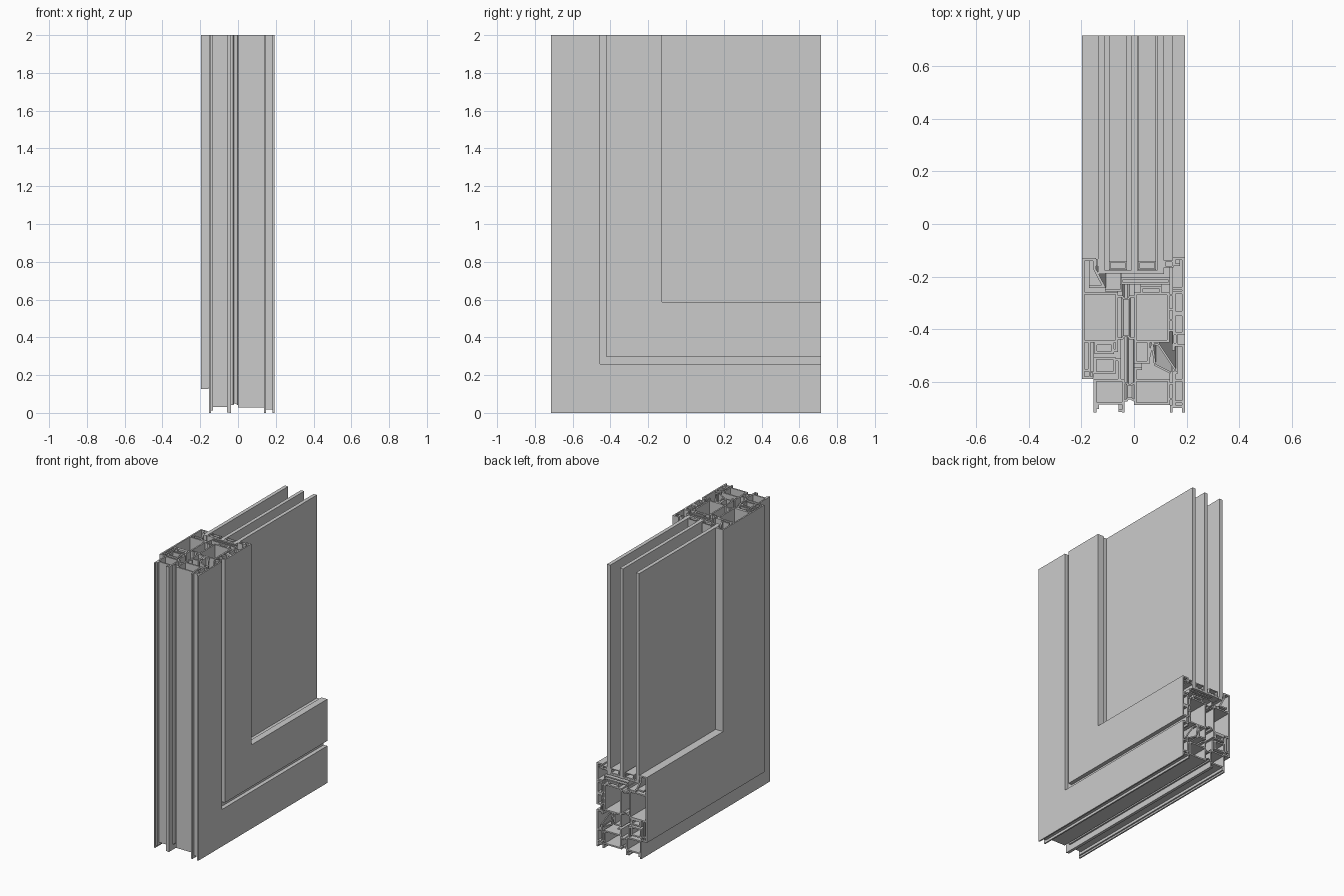
import bpy, bmesh
from mathutils import Vector

if "Cube" in bpy.data.objects:
    bpy.data.objects.remove(bpy.data.objects["Cube"])

END, TOP, OUT = 0.715, 2.0, -0.715   # cut end in y, cut end in z, outer edge in y
T = 0.01                             # usual wall thickness


def offset_sides(path, closed, t):
    """Mitred left and right offsets of a 2D path (x, distance from outer edge)."""
    p = [Vector(q) for q in path]
    n, left, right = len(p), [], []
    for i in range(n):
        a = (p[i] - p[i - 1]).normalized() if closed or i > 0 else None
        b = (p[(i + 1) % n] - p[i]).normalized() if closed or i < n - 1 else None
        a, b = a or b, b or a
        na, nb = Vector((-a.y, a.x)), Vector((-b.y, b.x))
        m = (na + nb) / (1 + na.dot(nb))
        left.append(p[i] + m * t / 2)
        right.append(p[i] - m * t / 2)
    return left, right


def sweep(bm, path, closed=False, t=T):
    """Run a thin wall down the upright, round the mitre and along the sill."""
    sides = offset_sides(path, closed, t)
    place = (lambda x, d: (x, OUT + d, TOP),
             lambda x, d: (x, OUT + d, d),
             lambda x, d: (x, END, d))
    v = [[[bm.verts.new(f(q.x, q.y)) for q in s] for s in sides] for f in place]
    n = len(path)
    for i in range(n if closed else n - 1):
        j = (i + 1) % n
        for k in (0, 1):
            for s in (0, 1):
                bm.faces.new((v[k][s][i], v[k][s][j], v[k + 1][s][j], v[k + 1][s][i]))
        for k in (0, 2):
            bm.faces.new((v[k][0][i], v[k][0][j], v[k][1][j], v[k][1][i]))
    if not closed:
        for i in (0, n - 1):
            for k in (0, 1):
                bm.faces.new((v[k][0][i], v[k][1][i], v[k + 1][1][i], v[k + 1][0][i]))


def finish(name, bm):
    bmesh.ops.recalc_face_normals(bm, faces=bm.faces)
    mesh = bpy.data.meshes.new(name)
    bm.to_mesh(mesh)
    bm.free()
    bpy.context.collection.objects.link(bpy.data.objects.new(name, mesh))


def part(name, tubes=(), walls=(), t=T):
    """tubes: hollow boxes (x0, x1, d0, d1); walls: open paths."""
    bm = bmesh.new()
    h = t / 2
    for x0, x1, d0, d1 in tubes:
        sweep(bm, [(x0 + h, d0 + h), (x1 - h, d0 + h), (x1 - h, d1 - h), (x0 + h, d1 - h)], True, t)
    for w in walls:
        sweep(bm, w, False, t)
    finish(name, bm)


# Fixed frame: three chambers with feet along the outer edge
part("frame_inner_profile",
     [(-0.153, -0.036, 0.03, 0.127)],
     [[(-0.148, 0), (-0.148, 0.03)], [(-0.138, 0.012), (-0.138, 0.03)],
      [(-0.041, 0), (-0.041, 0.03)], [(-0.058, 0.006), (-0.046, 0.006)],
      [(-0.055, 0.127), (-0.055, 0.2), (-0.075, 0.2)]])
part("frame_core", [(0.0, 0.137, 0.028, 0.127)],
     [[(0.005, 0.127), (0.005, 0.165), (0.03, 0.165)]])
part("frame_outer_profile", [(0.147, 0.193, 0.035, 0.127)],
     [[(0.142, 0), (0.142, 0.022), (0.188, 0.022)],
      [(0.188, 0), (0.188, 0.035)], [(0.152, 0.022), (0.152, 0.035)],
      [(0.188, 0.127), (0.188, 0.255), (0.15, 0.255), (0.15, 0.235)],
      [(0.152, 0.127), (0.152, 0.15), (0.165, 0.15)]])
part("frame_thermal_bars", [],
     [[(-0.036, d), (-0.028, d), (-0.022, d + e), (-0.012, d + e), (0.0, d)]
      for d, e in ((0.045, 0.008), (0.112, -0.008))]
     + [[(0.137, d), (0.147, d)] for d in (0.05, 0.11)], 0.008)

# Opening sash: inner chamber with overlapping flange, core, outer chamber
part("sash_inner_profile",
     [(-0.197, -0.06, 0.265, 0.457)],
     [[(-0.155, 0.131), (-0.192, 0.131), (-0.192, 0.265)],
      [(-0.17, 0.265), (-0.17, 0.16), (-0.187, 0.16)],
      [(-0.065, 0.265), (-0.065, 0.235), (-0.085, 0.235)]])
part("sash_hardware_channel",
     [(-0.153, -0.07, 0.145, 0.21), (-0.15, -0.075, 0.222, 0.265)])
part("sash_core", [(0.0, 0.135, 0.265, 0.455)],
     [[(0.005, 0.265), (0.005, 0.19), (0.055, 0.19), (0.055, 0.265)],
      [(0.03, 0.455), (0.03, 0.475), (0.1, 0.475), (0.1, 0.455)]])
part("sash_outer_profile",
     [(0.147, 0.193, 0.295, 0.375), (0.147, 0.193, 0.375, 0.46)],
     [[(0.188, 0.46), (0.188, 0.583), (0.152, 0.583), (0.152, 0.56), (0.175, 0.56)],
      [(0.147, 0.47), (0.188, 0.47)]])
part("sash_thermal_bars", [],
     [[(-0.06, d), (-0.045, d), (-0.038, d + e), (-0.022, d + e), (-0.015, d), (0.0, d)]
      for d, e in ((0.28, 0.01), (0.44, -0.01))]
     + [[(0.135, d), (0.147, d)] for d in (0.31, 0.35, 0.39, 0.445)], 0.008)

# Glazing bead with sloped clip, and the bed below the glass
part("glazing_bead", [],
     [[(-0.192, 0.457), (-0.192, 0.58), (-0.15, 0.58), (-0.15, 0.545), (-0.115, 0.478), (-0.17, 0.478)]])
part("glazing_bed", [(-0.05, 0.137, 0.485, 0.512)],
     [[(-0.11, 0.462), (-0.05, 0.462), (-0.05, 0.485)]], 0.008)

# Rubber seals
part("inner_glass_seal", [(-0.147, -0.136, 0.555, 0.583)], [], 0.004)
part("outer_glass_seal", [(0.113, 0.15, 0.55, 0.576)], [], 0.006)
part("centre_seal", [],
     [[(0.055, 0.2), (0.07, 0.262), (0.095, 0.255), (0.155, 0.165), (0.155, 0.14)],
      [(0.07, 0.255), (0.08, 0.18), (0.14, 0.15)]], 0.008)
part("outer_rebate_seal", [(0.147, 0.165, 0.258, 0.298)], [], 0.005)
part("inner_rebate_seal", [(-0.17, -0.153, 0.133, 0.155)], [], 0.004)

# Three panes running out to the cut ends
for name, x0, x1 in (("inner_pane", -0.137, -0.111), ("middle_pane", -0.012, 0.013),
                     ("outer_pane", 0.087, 0.113)):
    bm = bmesh.new()
    bmesh.ops.create_cube(bm, size=1)
    e = 0.525
    for v in bm.verts:
        v.co = (x1 if v.co.x > 0 else x0,
                END if v.co.y > 0 else OUT + e,
                TOP if v.co.z > 0 else e)
    finish(name, bm)

# Spacer bars and edge sealant between the panes
for name, x0, x1 in (("inner", -0.111, -0.012), ("outer", 0.013, 0.087)):
    m = (x0 + x1) / 2
    part(name + "_spacer", [(m - 0.034, m + 0.034, 0.54, 0.575)], [], 0.006)
    part(name + "_edge_sealant", [], [[(x0, 0.533), (x1, 0.533)]], 0.012)
